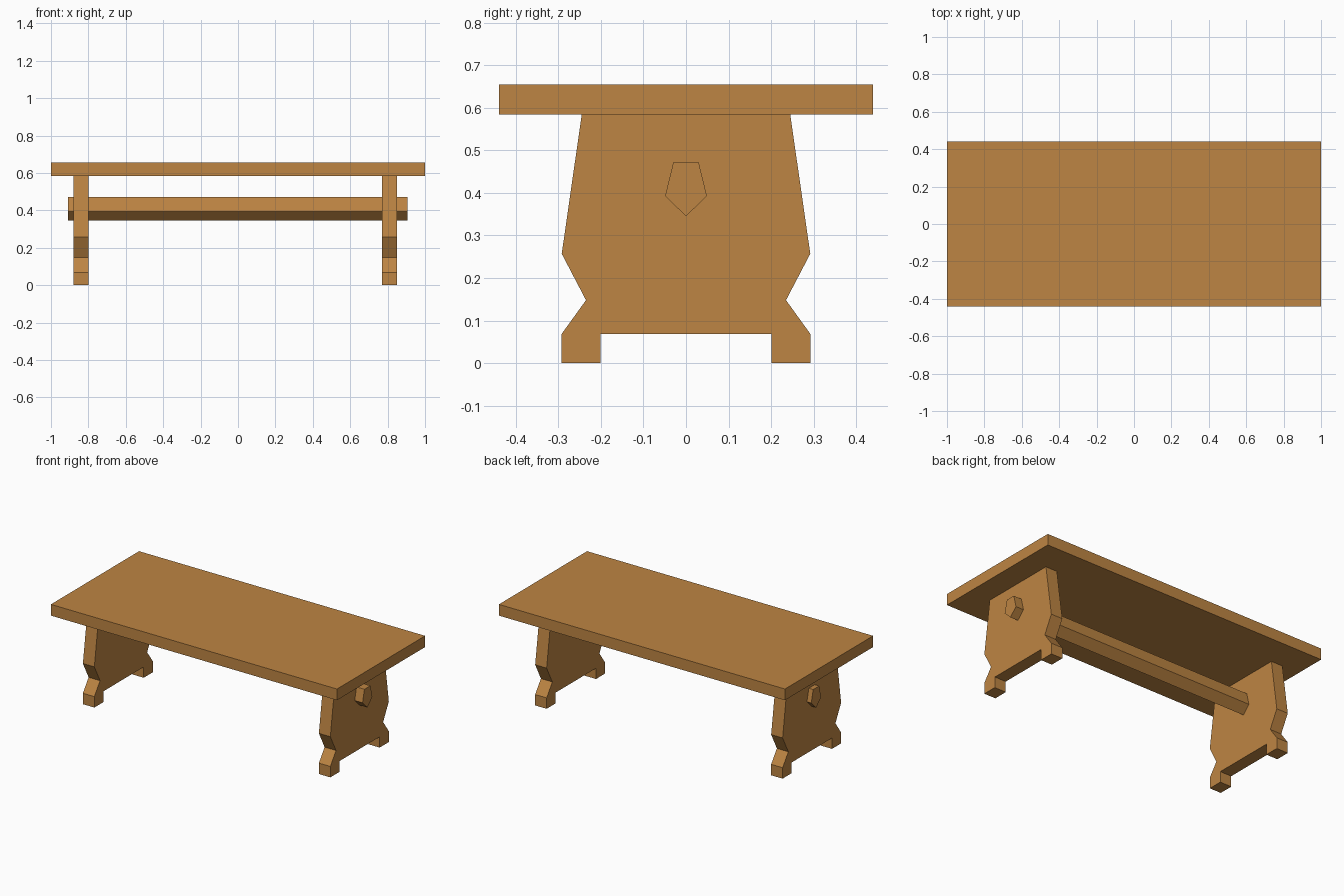
import bpy
import bmesh

if "Cube" in bpy.data.objects:
    bpy.data.objects.remove(bpy.data.objects["Cube"])

wood = bpy.data.materials.new("warm wood")
wood.diffuse_color = (0.515, 0.235, 0.056, 1.0)
wood.use_nodes = True
wood.node_tree.nodes["Principled BSDF"].inputs["Base Color"].default_value = wood.diffuse_color


def extrude_x(name, profile, x0, x1):
    """Extrude a closed (y, z) profile from x0 to x1."""
    bm = bmesh.new()
    face = bm.faces.new([bm.verts.new((x0, y, z)) for y, z in profile])
    res = bmesh.ops.extrude_face_region(bm, geom=[face])
    verts = [v for v in res["geom"] if isinstance(v, bmesh.types.BMVert)]
    bmesh.ops.translate(bm, verts=verts, vec=(x1 - x0, 0, 0))
    bmesh.ops.recalc_face_normals(bm, faces=bm.faces)
    mesh = bpy.data.meshes.new(name)
    bm.to_mesh(mesh)
    bm.free()
    mesh.materials.append(wood)
    obj = bpy.data.objects.new(name, mesh)
    bpy.context.collection.objects.link(obj)
    return obj


def mirrored(half):
    """Complete a half profile by reflecting it across y = 0."""
    return half + [(-y, z) for y, z in reversed(half) if y != 0]


# Table top slab
extrude_x("table_top", mirrored([(0.44, 0.655), (0.44, 0.584)]), -1.0, 1.0)

# Shaped trestle ends with a notch between the feet
trestle = mirrored([(0.245, 0.584), (0.292, 0.257), (0.235, 0.148),
                    (0.292, 0.069), (0.292, 0.0), (0.201, 0.0),
                    (0.201, 0.068)])
extrude_x("left_trestle", trestle, -0.88, -0.80)
extrude_x("right_trestle", trestle, 0.77, 0.85)

# Five-sided stretcher passing through both trestles
beam = mirrored([(0.03, 0.471), (0.049, 0.393), (0.0, 0.345)])
extrude_x("stretcher", beam, -0.91, 0.905)
